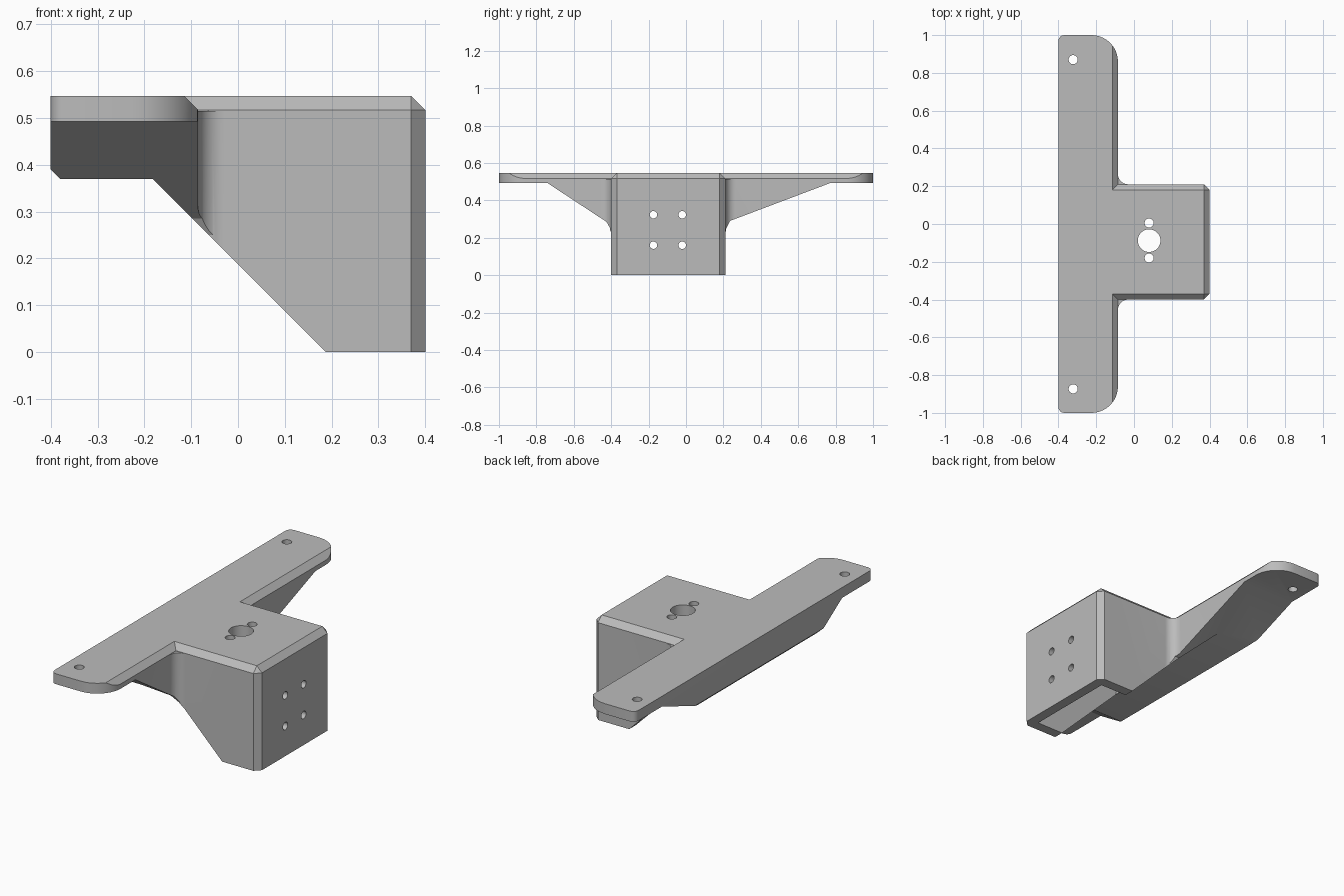
import bpy, bmesh, math
from mathutils import Vector

cube = bpy.data.objects.get("Cube")
if cube:
    bpy.data.objects.remove(cube, do_unlink=True)

grey = bpy.data.materials.new("plain_grey")
grey.use_nodes = True
colour = (0.5, 0.5, 0.5, 1)
grey.diffuse_color = colour
grey.node_tree.nodes["Principled BSDF"].inputs["Base Color"].default_value = colour

TOP = 0.547
CHAMFER = 0.03


def prism(name, outline, axis, low, high):
    """Extrude a 2D outline along one axis; the other two keep their order."""
    bm = bmesh.new()

    def place(p, d):
        co = list(p)
        co.insert("xyz".index(axis), d)
        return bm.verts.new(co)
    rings = [[place(p, d) for p in outline] for d in (low, high)]
    for ring in rings:
        bm.faces.new(ring)
    n = len(outline)
    for i in range(n):
        j = (i + 1) % n
        bm.faces.new((rings[0][i], rings[0][j], rings[1][j], rings[1][i]))
    bmesh.ops.recalc_face_normals(bm, faces=bm.faces)
    mesh = bpy.data.meshes.new(name)
    bm.to_mesh(mesh)
    bm.free()
    mesh.materials.append(grey)
    ob = bpy.data.objects.new(name, mesh)
    bpy.context.collection.objects.link(ob)
    return ob


def arc(cx, cy, r, start, end, steps=10):
    angles = [math.radians(start + (end - start) * i / steps) for i in range(steps + 1)]
    return [(cx + r * math.cos(a), cy + r * math.sin(a)) for a in angles]


def combine(target, tool, operation):
    """Apply a boolean and discard the tool."""
    mod = target.modifiers.new("shape", 'BOOLEAN')
    mod.operation, mod.object, mod.solver = operation, tool, 'EXACT'
    graph = bpy.context.evaluated_depsgraph_get()
    graph.update()
    mesh = bpy.data.meshes.new_from_object(target.evaluated_get(graph))
    target.modifiers.clear()
    target.data = mesh
    bpy.data.objects.remove(tool, do_unlink=True)


# T-shaped body, with chamfers on the top rim and on the two upright corners
EDGE, FRONT, BACK = -0.085, -0.4, 0.21
bracket = prism("mounting_bracket", [
    (-0.45, -1.1), (EDGE, -1.1), (EDGE, FRONT), (0.4, FRONT),
    (0.4, BACK), (EDGE, BACK), (EDGE, 1.1), (-0.45, 1.1)], "z", 0, TOP)
bm = bmesh.new()
bm.from_mesh(bracket.data)


def chamfered(edge):
    a, b = (v.co for v in edge.verts)
    mid = (a + b) / 2
    top_rim = min(a.z, b.z) > 0.5 and mid.x > -0.1 and abs(mid.y) < 1.05
    upright = abs(a.z - b.z) > 0.5 and mid.x > 0.39
    return top_rim or upright


bmesh.ops.bevel(bm, geom=[e for e in bm.edges if chamfered(e)],
                offset=CHAMFER, segments=1, affect='EDGES')
bm.to_mesh(bracket.data)
bm.free()

# Rounded inner corners between the flange and the box
R = 0.055
for side, wall in ((1, BACK), (-1, FRONT)):
    curve = arc(EDGE + R, R, R, 180, 270)
    outline = [(-0.2, R)] + curve + [(EDGE + R, -0.1), (-0.2, -0.1)]
    fillet = prism("corner_fillet", [(x, wall + side * y) for x, y in outline],
                   "z", 0, TOP - CHAMFER - 0.002)
    combine(bracket, fillet, 'UNION')

# Rounded flange ends
half = [(0.6, 0.86)] + arc(-0.225, 0.86, 0.14, 0, 90) + arc(-0.37, 0.97, 0.03, 90, 180, 4)
plan = half + [(x, -y) for x, y in reversed(half)]
combine(bracket, prism("plan_trim", plan, "z", -0.5, 1), 'INTERSECT')

# Sloping underside of the box
combine(bracket, prism("underside_trim", [
    (-0.5, 1), (-0.5, 0.49), (-0.38, 0.37), (-0.183, 0.37), (0.687, -0.5),
    (0.8, -0.5), (0.8, 1)], "y", -2, 2), 'INTERSECT')

# Sloping gussets under the flange
combine(bracket, prism("gusset_trim", [
    (-1.5, 0.492), (-0.74, 0.492), (-0.425, 0.285), (-0.405, 0.25), (-0.405, -1),
    (0.215, -1), (0.215, 0.25), (0.235, 0.29), (0.77, 0.492), (1.5, 0.492),
    (1.5, 1), (-1.5, 1)], "x", -2, 2), 'INTERSECT')

# Open pocket inside the box
combine(bracket, prism("pocket", [
    (0.345, -0.5), (0.345, 0.492), (-0.17, 0.492), (-0.17, -0.5)],
    "y", -0.345, 0.155), 'DIFFERENCE')

# Holes through the top plate and flange
for x, y, r in ((0.08, -0.088, 0.06), (0.08, 0.005, 0.024), (0.08, -0.18, 0.024),
                (-0.322, 0.87, 0.024), (-0.322, -0.873, 0.024)):
    combine(bracket, prism("top_hole", arc(x, y, r, 0, 350, 35), "z", 0.4, 0.7), 'DIFFERENCE')

# Four screw holes in the end wall
for y in (-0.174, -0.02):
    for z in (0.16, 0.323):
        combine(bracket, prism("wall_hole", arc(y, z, 0.02, 0, 345, 23), "x", 0.25, 0.5),
                'DIFFERENCE')

bracket.data.materials.clear()
bracket.data.materials.append(grey)
for poly in bracket.data.polygons:
    poly.material_index = 0

bpy.ops.object.select_all(action='DESELECT')
bracket.select_set(True)
bpy.context.view_layer.objects.active = bracket
bpy.ops.object.shade_smooth_by_angle(angle=math.radians(25))
